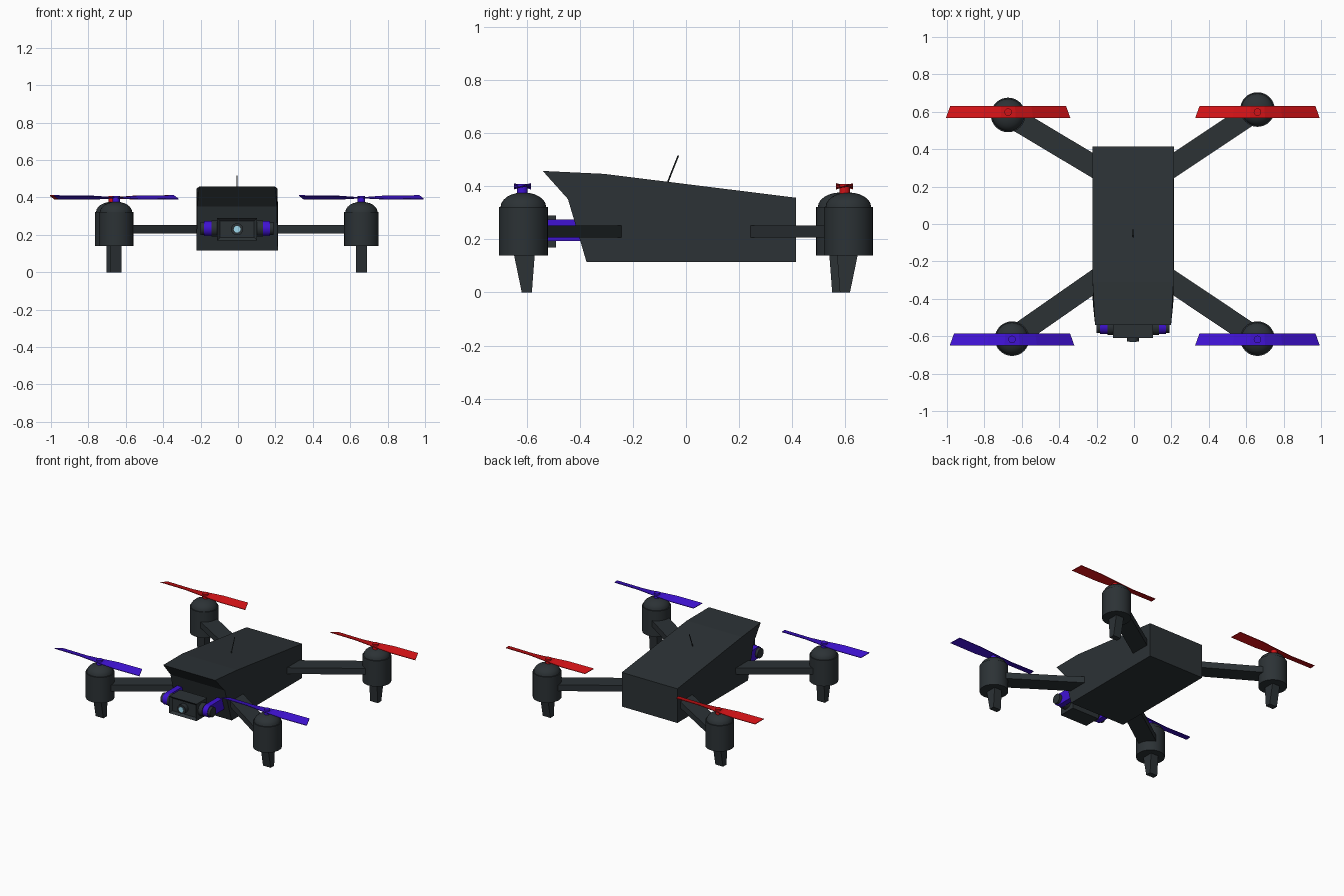
import bpy, bmesh
from math import pi, cos, sin, atan2, hypot, radians
from mathutils import Vector, Matrix

if "Cube" in bpy.data.objects:
    bpy.data.objects.remove(bpy.data.objects["Cube"])

def material(name, rgb):
    m = bpy.data.materials.new(name)
    m.diffuse_color = (*rgb, 1)
    m.use_nodes = True
    m.node_tree.nodes["Principled BSDF"].inputs["Base Color"].default_value = m.diffuse_color
    return m

DARK = material("charcoal", (0.025, 0.032, 0.036))
RED = material("red", (0.65, 0.006, 0.008))
BLUE = material("blue", (0.05, 0.006, 0.65))
GLASS = material("lens_glass", (0.35, 0.7, 0.85))
CX = -0.005  # body centre line

def finish(name, bm, mat, smooth=False):
    bmesh.ops.recalc_face_normals(bm, faces=bm.faces)
    me = bpy.data.meshes.new(name)
    bm.to_mesh(me)
    bm.free()
    me.materials.append(mat)
    ob = bpy.data.objects.new(name, me)
    bpy.context.collection.objects.link(ob)
    if smooth:
        bpy.ops.object.select_all(action='DESELECT')
        ob.select_set(True)
        bpy.context.view_layer.objects.active = ob
        bpy.ops.object.shade_smooth_by_angle(angle=radians(35))
    return ob

def box(name, lo, hi, mat, rot=None):
    lo, hi = Vector(lo), Vector(hi)
    bm = bmesh.new()
    bmesh.ops.create_cube(bm, size=1)
    for v in bm.verts:
        v.co = Vector([v.co[i] * (hi - lo)[i] for i in range(3)]) + (lo + hi) / 2
    if rot:
        bm.transform(rot)
    return finish(name, bm, mat)

def rod(name, a, b, r, mat, seg=24):
    a, b = Vector(a), Vector(b)
    bm = bmesh.new()
    q = (b - a).to_track_quat('Z', 'Y').to_matrix().to_4x4()
    bmesh.ops.create_cone(bm, cap_ends=True, segments=seg, radius1=r, radius2=r,
                          depth=(b - a).length, matrix=Matrix.Translation((a + b) / 2) @ q)
    return finish(name, bm, mat, True)

def lathe(name, profile, loc, mat, seg=32):
    bm = bmesh.new()
    vs = [bm.verts.new((r, 0, z)) for r, z in profile]
    es = [bm.edges.new(p) for p in zip(vs, vs[1:])]
    bmesh.ops.spin(bm, geom=vs + es, cent=(0, 0, 0), axis=(0, 0, 1), angle=2 * pi, steps=seg)
    bmesh.ops.remove_doubles(bm, verts=bm.verts, dist=1e-4)
    bm.transform(Matrix.Translation(loc))
    return finish(name, bm, mat, True)

def loft(name, rings, mat):
    bm = bmesh.new()
    rs = [[bm.verts.new(p) for p in ring] for ring in rings]
    n = len(rs[0])
    for a, b in zip(rs, rs[1:]):
        for i in range(n):
            bm.faces.new((a[i], a[(i + 1) % n], b[(i + 1) % n], b[i]))
    bm.faces.new(rs[0])
    bm.faces.new(rs[-1])
    return finish(name, bm, mat)

# Body: side profile (y, z, half width) swept across, narrowing at the nose
profile = [(-0.54, 0.458, 0.203), (-0.31, 0.447, 0.216), (0.415, 0.357, 0.218),
           (0.415, 0.115, 0.218), (-0.375, 0.115, 0.218), (-0.445, 0.352, 0.213)]
loft("body", [[(CX + s * w, y, z) for y, z, w in profile] for s in (-1, 1)], DARK)
rod("antenna", (CX, -0.075, 0.40), (CX, -0.029, 0.516), 0.003, DARK, 8)

# Four rotor units: arm, motor, leg, hub, propeller
rotors = [("front_right", 0.66, -0.613, BLUE), ("front_left", -0.652, -0.613, BLUE),
          ("back_right", 0.66, 0.612, RED), ("back_left", -0.673, 0.583, RED)]
dome = [(0.086 * cos(t), 0.322 + 0.055 * sin(t)) for t in [i * pi / 12 for i in range(6)]]
motor = [(0, 0.14), (0.0925, 0.14), (0.0925, 0.322)] + dome + [(0, 0.377)]

for tag, x, y, col in rotors:
    sx, sy = (1 if x > 0 else -1), (1 if y > 0 else -1)
    # Arm from inside the body out to the motor
    root = Vector((CX + sx * 0.218, sy * 0.314))
    d = Vector((x, y)) - root
    rot = Matrix.Translation((root.x, root.y, 0.23)) @ Matrix.Rotation(atan2(d.y, d.x), 4, 'Z')
    box(tag + "_arm", (-0.12, -0.058, -0.022), (hypot(*d), 0.058, 0.022), DARK, rot)
    lathe(tag + "_motor", motor, (x, y, 0), DARK)
    # Leg, tapered on its outer face
    loft(tag + "_leg", [[(x + a * 0.03, y + sy * b, z) for a, b in
                         ((-1, lo), (1, lo), (1, hi), (-1, hi))]
                        for z, lo, hi in ((0.145, -0.043, 0.036), (0, -0.032, 0.006))], DARK)
    # Hub and twisted two-blade propeller
    py = y if y < 0 else 0.598
    if y < 0:
        py = -0.617
    rod(tag + "_hub", (x, py, 0.365), (x, py, 0.409), 0.02, col, 16)
    rings = []
    for t in (-1, -0.75, -0.4, -0.12, 0.12, 0.4, 0.75, 1):
        tilt = 0.009 * max(-1, min(1, t * 3))
        xf, xb = t * 0.333, t * 0.31
        z = 0.398 + 0.003 * abs(t)
        rings.append([(x + xf, py - 0.032, z - tilt - 0.002), (x + xb, py + 0.032, z + tilt - 0.002),
                      (x + xb, py + 0.032, z + tilt + 0.002), (x + xf, py - 0.032, z - tilt + 0.002)])
    loft(tag + "_propeller", rings, col)

# Camera housing with recessed face
bm = bmesh.new()
bmesh.ops.create_cube(bm, size=1)
for v in bm.verts:
    v.co = (CX + v.co.x * 0.214, -0.55 + v.co.y * 0.12, 0.23 + v.co.z * 0.12)
front = min(bm.faces, key=lambda f: f.calc_center_median().y)
bmesh.ops.inset_region(bm, faces=[front], thickness=0.022, depth=-0.015)
finish("camera_housing", bm, DARK)
rod("lens_ring", (CX, -0.58, 0.23), (CX, -0.627, 0.23), 0.032, DARK)
rod("lens_glass", (CX, -0.60, 0.23), (CX, -0.631, 0.23), 0.018, GLASS)

# Gimbal: blue side arms, rounded ends and dark pivots
for s, tag in ((-1, "left"), (1, "right")):
    px = lambda v: CX + s * v
    x0, x1 = sorted((px(0.138), px(0.176)))
    box(tag + "_gimbal_arm", (x0, -0.548, 0.193), (x1, -0.36, 0.275), BLUE)
    rod(tag + "_gimbal_end", (x0, -0.548, 0.234), (x1, -0.548, 0.234), 0.041, BLUE)
    rod(tag + "_gimbal_pivot", (px(0.10), -0.55, 0.234), (px(0.195), -0.55, 0.234), 0.034, DARK)
    rod(tag + "_gimbal_spacer", (px(0.106), -0.55, 0.234), (px(0.138), -0.55, 0.234), 0.044, DARK)
